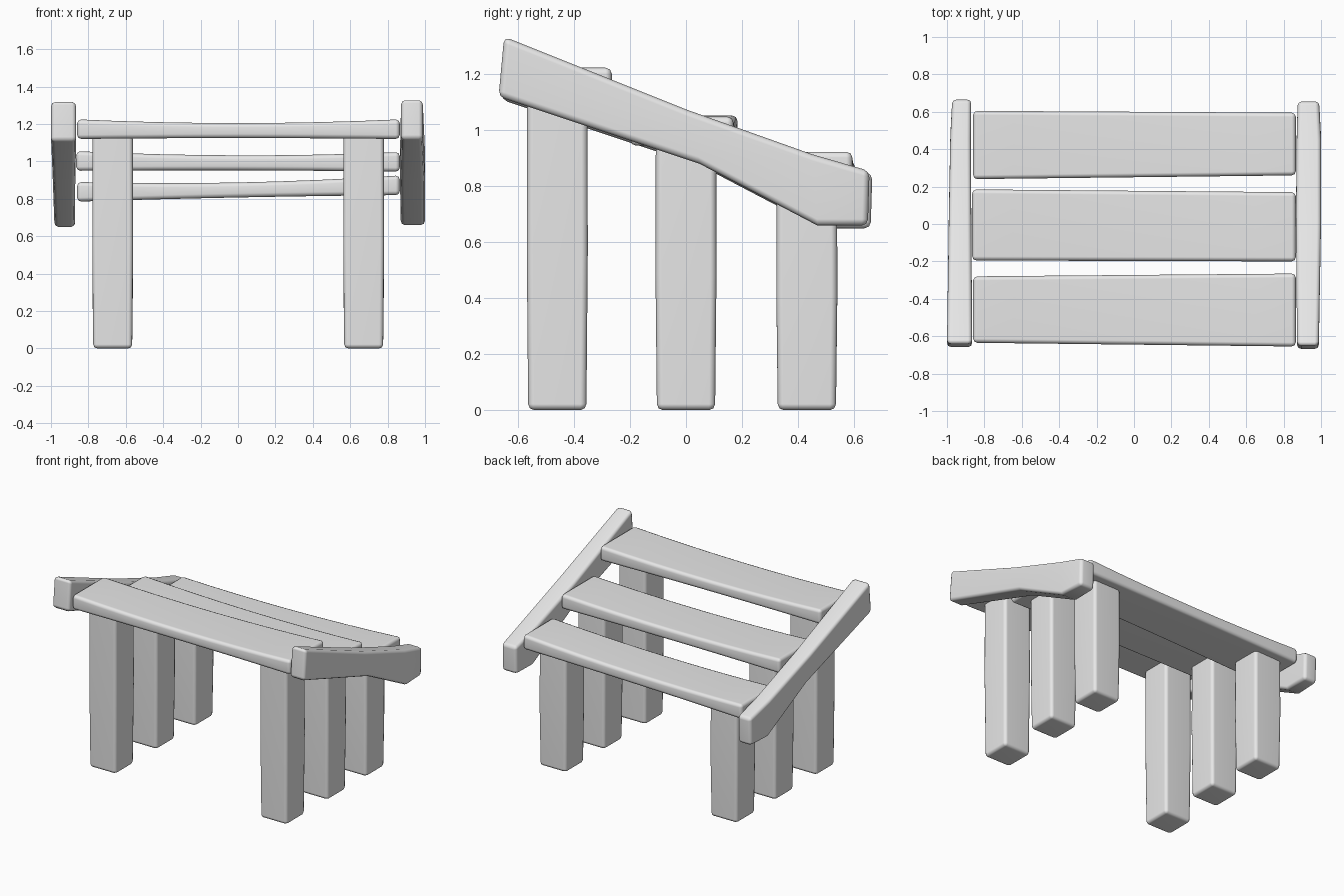
import bpy
import bmesh
from mathutils import Vector

cube = bpy.data.objects.get("Cube")
if cube:
    bpy.data.objects.remove(cube, do_unlink=True)

grey = bpy.data.materials.new("plain grey")
grey.use_nodes = True
grey.diffuse_color = (0.8, 0.8, 0.8, 1)
grey.node_tree.nodes["Principled BSDF"].inputs["Base Color"].default_value = (0.8, 0.8, 0.8, 1)


def block(name, rings, bevel=0.022):
    """Loft four-cornered rings into a capped beam with softened edges."""
    bm = bmesh.new()
    loops = [[bm.verts.new(p) for p in ring] for ring in rings]
    for a, b in zip(loops, loops[1:]):
        for i in range(4):
            j = (i + 1) % 4
            bm.faces.new((a[i], a[j], b[j], b[i]))
    bm.faces.new(loops[0])
    bm.faces.new(loops[-1])
    bmesh.ops.recalc_face_normals(bm, faces=bm.faces)
    for face in bm.faces:
        face.smooth = True
    mesh = bpy.data.meshes.new(name)
    bm.to_mesh(mesh)
    bm.free()
    mesh.materials.append(grey)
    obj = bpy.data.objects.new(name, mesh)
    bpy.context.collection.objects.link(obj)
    mod = obj.modifiers.new("soft edges", "BEVEL")
    mod.width = bevel
    mod.segments = 2
    mod.limit_method = "ANGLE"
    mod.angle_limit = 0.6
    obj.modifiers.new("clean shading", "WEIGHTED_NORMAL")
    return obj


def plank(name, right_end, left_end):
    """Sagging plank; each end is x, front y, back y, underside z."""
    rings = []
    steps = 8
    for i in range(steps + 1):
        u = i / steps
        x, y0, y1, z0 = Vector(right_end).lerp(Vector(left_end), u)
        bow = (2 * u - 1) ** 2
        z0 -= 0.005 * bow
        z1 = z0 + 0.08 + 0.025 * bow
        rings.append([(x, y0, z0), (x, y1, z0), (x, y1, z1), (x, y0, z1)])
    block(name, rings)


def leg(name, x, y, top):
    """Upright post, a touch wider toward the top."""
    rings = []
    for z, h in ((0, 0.104), (top / 2, 0.109), (top, 0.108)):
        rings.append([(x - h, y - h, z), (x + h, y - h, z),
                      (x + h, y + h, z), (x - h, y + h, z)])
    block(name, rings)


def rail(name, side, spans, shift, drop):
    """Sloping side board; stations are lower y, lower z, upper y, upper z."""
    stations = ((-0.67, 1.12, -0.65, 1.335), (0.05, 0.88, 0, 1.075),
                (0.47, 0.66, 0.45, 0.915), (0.65, 0.66, 0.656, 0.855))
    rings = []
    for (ya, za, yb, zb), (inner, outer) in zip(stations, spans):
        xi, xo = side * inner, side * outer
        ya, yb, za, zb = ya + shift, yb + shift, za - drop, zb - drop
        rings.append([(xi, ya, za), (xo, ya, za), (xo, yb, zb), (xi, yb, zb)])
    block(name, rings)


# Planks, stepping down toward the back
plank("front_plank", (-0.86, -0.635, -0.28, 1.125), (0.865, -0.655, -0.265, 1.125))
plank("middle_plank", (-0.865, -0.195, 0.185, 0.955), (0.865, -0.2, 0.17, 0.95))
plank("back_plank", (-0.86, 0.24, 0.605, 0.79), (0.865, 0.26, 0.595, 0.825))

# Three pairs of legs
for row, y, top in (("front", -0.46, 1.14), ("middle", 0, 0.97), ("back", 0.432, 0.815)):
    leg(row + "_right_leg", -0.67, y, top)
    leg(row + "_left_leg", 0.672, y, top + (0.015 if row == "back" else 0))

# Side rails
rail("right_rail", -1, ((0.865, 1), (0.87, 0.99), (0.872, 0.982), (0.87, 0.972)), 0.01, 0.01)
rail("left_rail", 1, ((0.872, 0.988), (0.866, 1), (0.87, 1), (0.875, 0.99)), 0, 0)
